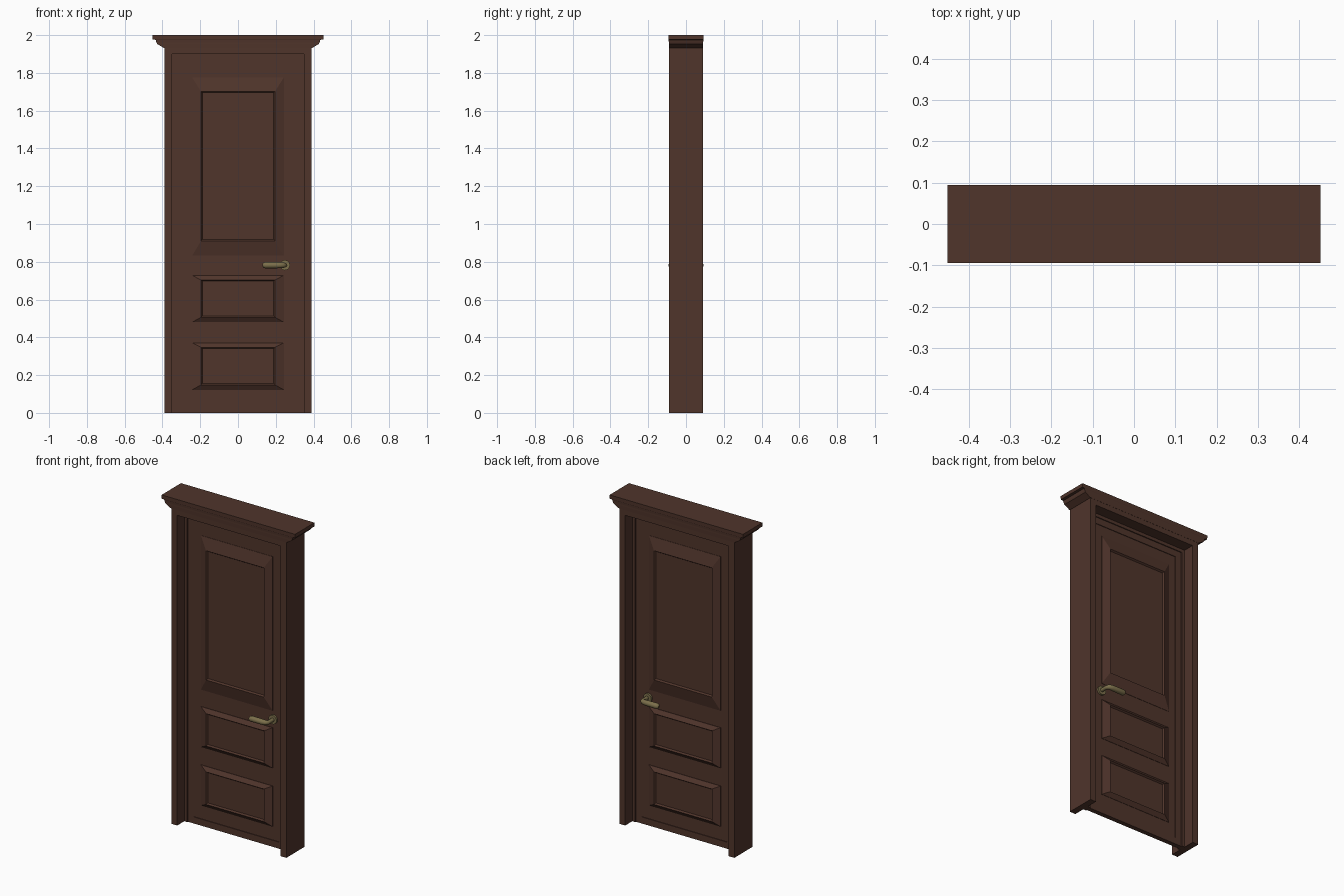
import bpy, bmesh
from math import radians, pi

if "Cube" in bpy.data.objects:
    bpy.data.objects.remove(bpy.data.objects["Cube"])


def material(name, colour):
    m = bpy.data.materials.new(name)
    m.diffuse_color = (*colour, 1)
    m.use_nodes = True
    m.node_tree.nodes["Principled BSDF"].inputs["Base Color"].default_value = m.diffuse_color
    return m


WOOD = material("dark_wood", (0.08, 0.035, 0.024))
BRASS = material("aged_brass", (0.20, 0.16, 0.07))


def finish(name, bm, mat=WOOD):
    bmesh.ops.recalc_face_normals(bm, faces=bm.faces)
    me = bpy.data.meshes.new(name)
    bm.to_mesh(me)
    bm.free()
    me.materials.append(mat)
    ob = bpy.data.objects.new(name, me)
    bpy.context.collection.objects.link(ob)
    return ob


def loft(name, rings):
    """Join equal-length point rings with quads and cap both ends."""
    bm = bmesh.new()
    rows = [[bm.verts.new(p) for p in r] for r in rings]
    n = len(rows[0])
    for a, b in zip(rows, rows[1:]):
        for i in range(n):
            j = (i + 1) % n
            bm.faces.new((a[i], a[j], b[j], b[i]))
    bm.faces.new(rows[0])
    bm.faces.new(rows[-1])
    return finish(name, bm)


def arch(name, outer, top, inner, inner_top, depth):
    """Upside-down U in the xz plane, extruded through +-depth."""
    pts = [(-outer, 0), (-outer, top), (outer, top), (outer, 0),
           (inner, 0), (inner, inner_top), (-inner, inner_top), (-inner, 0)]
    return loft(name, [[(x, y, z) for x, z in pts] for y in (-depth, depth)])


def rect_xz(hx, z0, z1, y):
    return [(-hx, y, z0), (hx, y, z0), (hx, y, z1), (-hx, y, z1)]


# Frame and door stop
arch("door_frame", 0.39, 1.94, 0.35, 1.90, 0.089)
arch("door_stop", 0.352, 1.902, 0.33, 1.88, 0.02)

# Door leaf with a slightly raised edge
loft("door_leaf", [rect_xz(0.332, 0, 1.882, y) for y in (-0.01, 0.01)])
arch("leaf_border", 0.331, 1.881, 0.29, 1.84, 0.014)
loft("threshold", [rect_xz(0.35, 0, 0.04, y) for y in (-0.014, 0.014)])

# Cornice: stepped rectangles stacked upward (half x, half y, z)
steps = [(0.392, 0.090, 1.932), (0.428, 0.091, 1.953), (0.432, 0.091, 1.962),
         (0.436, 0.092, 1.975), (0.452, 0.093, 1.977), (0.452, 0.094, 2.0)]
loft("cornice", [[(-a, -b, z), (a, -b, z), (a, b, z), (-a, b, z)]
                 for a, b, z in steps])

# Raised panels on both faces: outer z range, inner z range
panels = {"upper": (0.832, 1.776, 0.910, 1.702),
          "middle": (0.480, 0.728, 0.506, 0.704),
          "lower": (0.122, 0.371, 0.148, 0.347)}
for side, s in (("front", -1), ("back", 1)):
    for label, (z0, z1, i0, i1) in panels.items():
        t = 0.007
        loft(f"{label}_panel_{side}", [
            rect_xz(0.243, z0, z1, s * 0.008),
            rect_xz(0.243, z0, z1, s * 0.012),
            rect_xz(0.196, i0, i1, s * 0.030),
            rect_xz(0.196 - t, i0 + t, i1 - t, s * 0.020)])

    # Handle rose
    bpy.ops.mesh.primitive_cylinder_add(
        vertices=32, radius=0.027, depth=0.012,
        location=(0.248, s * 0.015, 0.782), rotation=(pi / 2, 0, 0))
    rose = bpy.context.object
    rose.name = f"handle_rose_{side}"
    rose.data.materials.append(BRASS)
    bpy.ops.object.shade_smooth_by_angle(angle=radians(35))

    # Lever: tapered sweep from the rose, turning toward the hinge side
    cu = bpy.data.curves.new(f"lever_{side}", 'CURVE')
    cu.dimensions = '3D'
    cu.bevel_depth = 0.017
    cu.bevel_resolution = 4
    cu.use_fill_caps = True
    path = [(0.250, 0.012, 0.65), (0.250, 0.055, 0.65), (0.247, 0.067, 0.75),
            (0.238, 0.074, 0.85), (0.220, 0.076, 0.95), (0.145, 0.076, 1.0),
            (0.136, 0.076, 0.85), (0.130, 0.076, 0.4)]
    sp = cu.splines.new('POLY')
    sp.points.add(len(path) - 1)
    for p, (x, y, r) in zip(sp.points, path):
        p.co = (x, s * y, 0.782, 1)
        p.radius = r
    cu.materials.append(BRASS)
    bpy.context.collection.objects.link(
        bpy.data.objects.new(f"handle_lever_{side}", cu))
